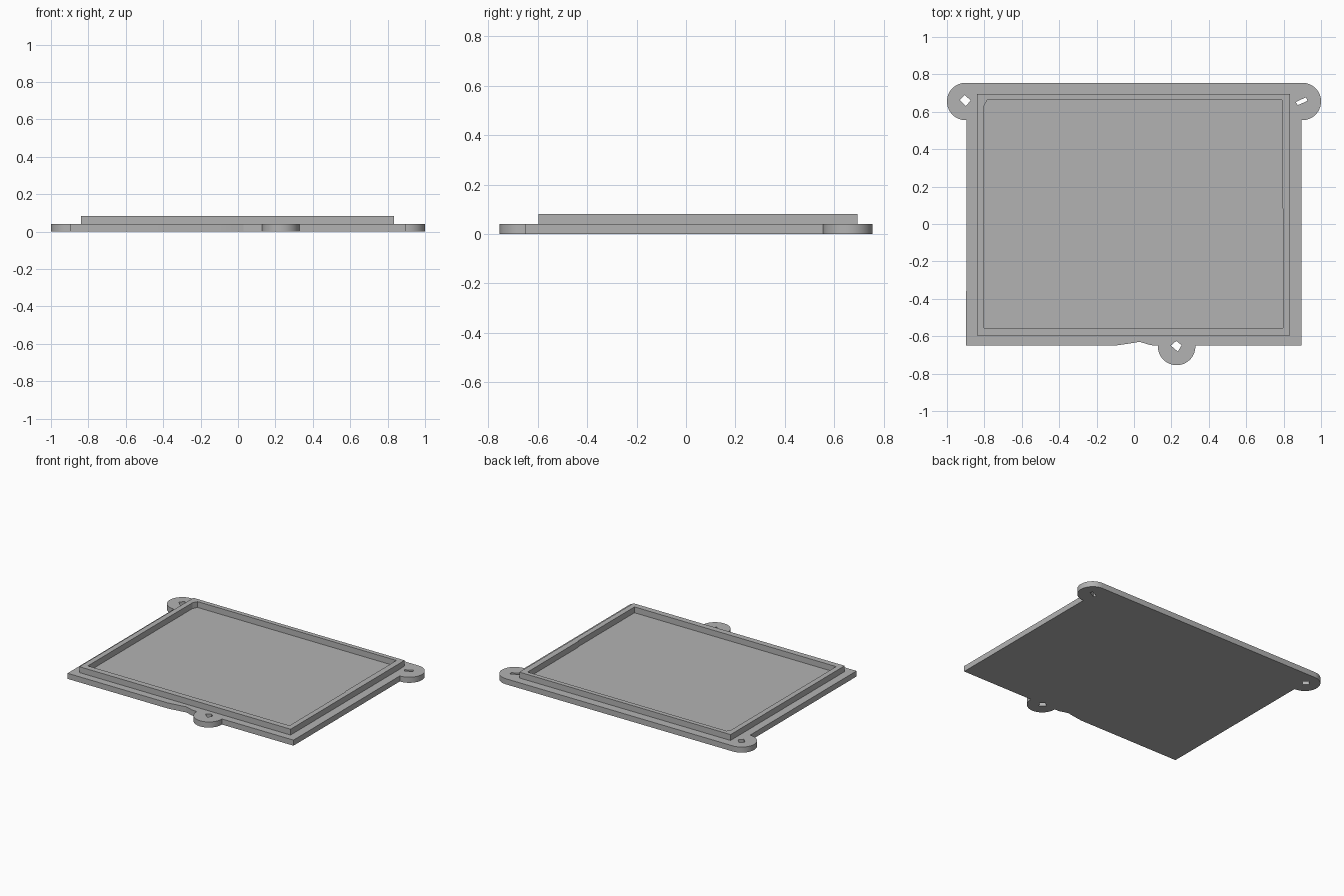
import bpy
import bmesh
from math import cos, sin, radians

old = bpy.data.objects.get("Cube")
if old:
    bpy.data.objects.remove(old, do_unlink=True)

grey = bpy.data.materials.new("plain grey")
grey.use_nodes = True
colour = (0.45, 0.45, 0.45, 1)
grey.diffuse_color = colour
grey.node_tree.nodes["Principled BSDF"].inputs["Base Color"].default_value = colour


def arc(cx, cy, start, end, radius=0.1, steps=32):
    """Points along a circular arc, angles in degrees."""
    angles = [radians(start + (end - start) * i / steps) for i in range(steps + 1)]
    return [(cx + radius * cos(a), cy + radius * sin(a)) for a in angles]


def slab(name, outlines, bottom, top):
    """Extrude an outer outline with hole outlines into a solid."""
    bm = bmesh.new()
    edges = []
    for outline in outlines:
        verts = [bm.verts.new((x, y, bottom)) for x, y in outline]
        edges += [bm.edges.new((v, verts[i - 1])) for i, v in enumerate(verts)]
    bmesh.ops.triangle_fill(bm, edges=edges, use_beauty=True, normal=(0, 0, 1))
    result = bmesh.ops.extrude_face_region(bm, geom=bm.faces[:], use_keep_orig=True)
    raised = [g for g in result["geom"] if isinstance(g, bmesh.types.BMVert)]
    bmesh.ops.translate(bm, verts=raised, vec=(0, 0, top - bottom))
    bmesh.ops.recalc_face_normals(bm, faces=bm.faces[:])
    mesh = bpy.data.meshes.new(name)
    bm.to_mesh(mesh)
    bm.free()
    mesh.materials.append(grey)
    obj = bpy.data.objects.new(name, mesh)
    bpy.context.collection.objects.link(obj)
    bpy.ops.object.select_all(action="DESELECT")
    obj.select_set(True)
    bpy.context.view_layer.objects.active = obj
    bpy.ops.object.shade_smooth_by_angle(angle=radians(25))
    return obj


# Base plate with three rounded mounting lugs and a shallow notch in front
front = -0.65
plate = [(-0.897, front), (-0.1, front), (-0.03, -0.64), (0.03, -0.63),
         (0.09, -0.648), (0.128, front)]
plate += arc(0.228, -0.655, 180, 360)
plate += [(0.328, front), (0.895, front)]
plate += arc(0.9, 0.655, -93, 90)
plate += arc(-0.9, 0.655, 90, 272)

# Screw holes through the lugs
left_hole = [(0.865, 0.652), (0.92, 0.678), (0.927, 0.658), (0.875, 0.635)]
right_hole = [(-0.905, 0.69), (-0.873, 0.66), (-0.9, 0.63), (-0.932, 0.662)]
front_hole = [(0.197, -0.65), (0.226, -0.625), (0.255, -0.648), (0.234, -0.682)]
slab("base_plate", [plate, left_hole, right_hole, front_hole], 0, 0.04)

# Raised rim around the recessed floor
rim_outer = [(-0.84, -0.597), (0.835, -0.597), (0.835, 0.65), (0.833, 0.695), (-0.84, 0.695)]
rim_inner = [(-0.802, -0.555), (0.797, -0.555), (0.797, 0.08), (0.792, 0.09),
             (0.792, 0.663), (-0.785, 0.663), (-0.802, 0.63)]
slab("raised_rim", [rim_outer, rim_inner], 0.04, 0.082)
